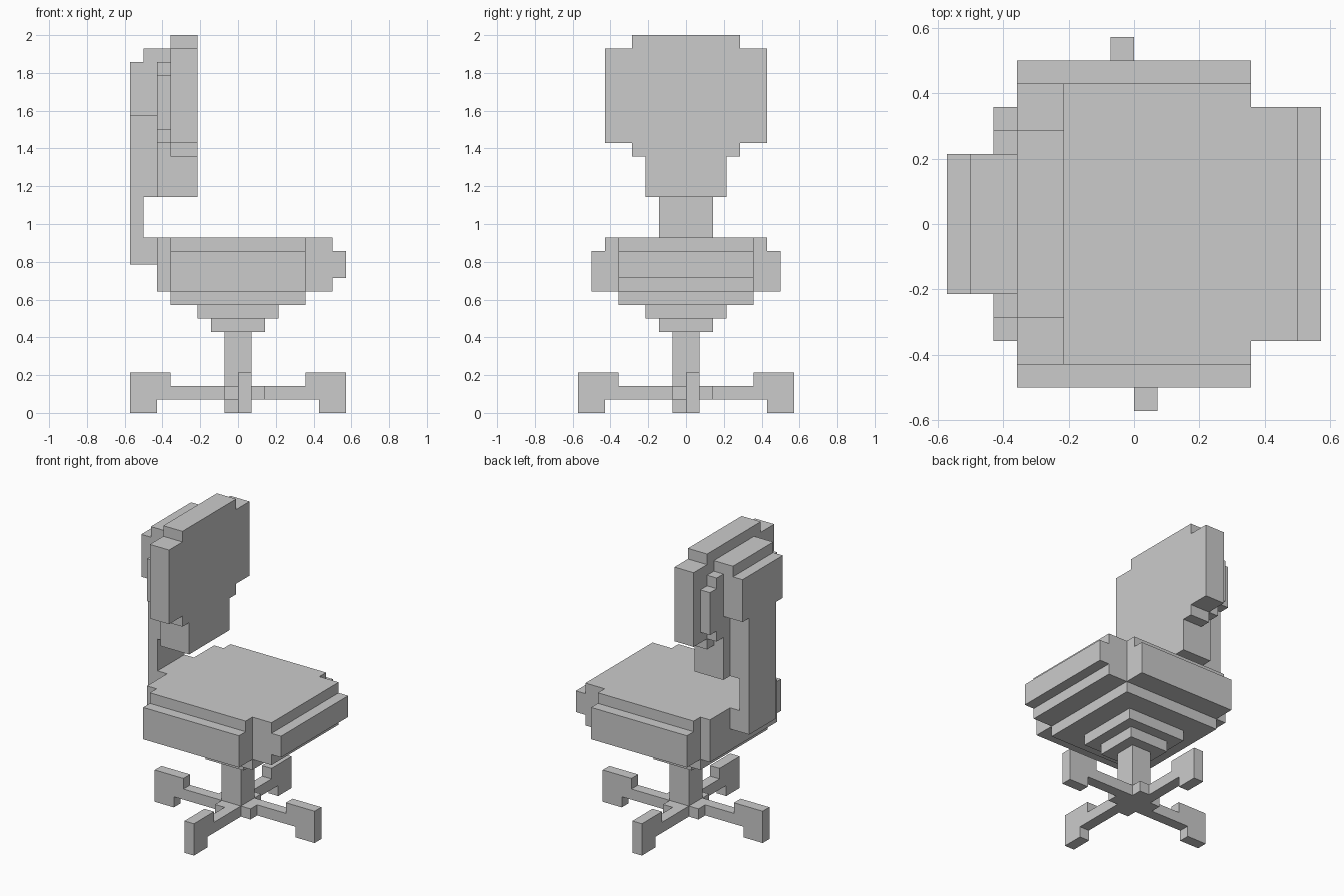
import bpy, bmesh, math
from itertools import product
from mathutils import Vector

if "Cube" in bpy.data.objects:
    bpy.data.objects.remove(bpy.data.objects["Cube"])

U = 1 / 14  # one block; the whole chair is 28 blocks tall


def part(name, *boxes):
    """Fuse block-aligned boxes (x0, x1, y0, y1, z0, z1) into one clean shell."""
    cells = set()
    for x0, x1, y0, y1, z0, z1 in boxes:
        cells |= set(product(range(x0, x1), range(y0, y1), range(z0, z1)))
    bm = bmesh.new()
    verts = {}

    def vert(p):
        if p not in verts:
            verts[p] = bm.verts.new(Vector(p) * U)
        return verts[p]

    # Keep only block sides that touch empty space
    for c in cells:
        for axis, side in product(range(3), (0, 1)):
            n = list(c)
            n[axis] += 2 * side - 1
            if tuple(n) in cells:
                continue
            a, b = (axis + 1) % 3, (axis + 2) % 3
            loop = []
            for da, db in ((0, 0), (1, 0), (1, 1), (0, 1)):
                p = list(c)
                p[axis] += side
                p[a] += da
                p[b] += db
                loop.append(vert(tuple(p)))
            bm.faces.new(loop if side else loop[::-1])
    bmesh.ops.dissolve_limit(bm, angle_limit=math.radians(1),
                             verts=bm.verts[:], edges=bm.edges[:])
    mesh = bpy.data.meshes.new(name)
    bm.to_mesh(mesh)
    bm.free()
    obj = bpy.data.objects.new(name, mesh)
    bpy.context.collection.objects.link(obj)
    return obj


def turn(box):
    """Quarter turn about z."""
    x0, x1, y0, y1, z0, z1 = box
    return (-y1, -y0, x0, x1, z0, z1)


def sym(x0, x1, half, z0, z1):
    """Box centred across the chair's width."""
    return (x0, x1, -half, half, z0, z1)


# Pinwheel base: arm, foot and small hub block, repeated four times
leg = [(1, 8, 0, 1, 1, 2), (5, 8, 0, 1, 1, 3), (6, 8, 0, 1, 0, 3),
       (1, 2, -1, 0, 1, 2)]
base = [sym(-1, 1, 1, 1, 2)]
for _ in range(4):
    base += leg
    leg = [turn(b) for b in leg]
part("swivel_base", *base)

# Column and stepped seat support
part("column", sym(-1, 1, 1, 2, 6))
part("seat_support", sym(-2, 2, 2, 6, 7), sym(-3, 3, 3, 7, 8),
     sym(-5, 5, 5, 8, 9))

# Seat cushion with lower side edges and a front lip
part("seat", sym(-5, 5, 6, 9, 13), sym(-5, 5, 7, 9, 12),
     sym(-6, 7, 5, 9, 13), sym(7, 8, 5, 10, 12))

# Backrest cushion with stepped outline and layered rear shell
part("backrest", sym(-5, -3, 4, 19, 28), sym(-5, -3, 6, 20, 27),
     sym(-6, -3, 3, 16, 20), sym(-6, -5, 3, 16, 27),
     sym(-6, -5, 4, 20, 26), sym(-6, -5, 5, 21, 25))

# Rear spine joining the seat to the backrest
part("back_spine", sym(-8, -7, 2, 11, 22), sym(-7, -6, 2, 11, 13),
     sym(-7, -6, 2, 16, 22), sym(-8, -6, 3, 22, 26),
     sym(-7, -6, 3, 26, 27))
